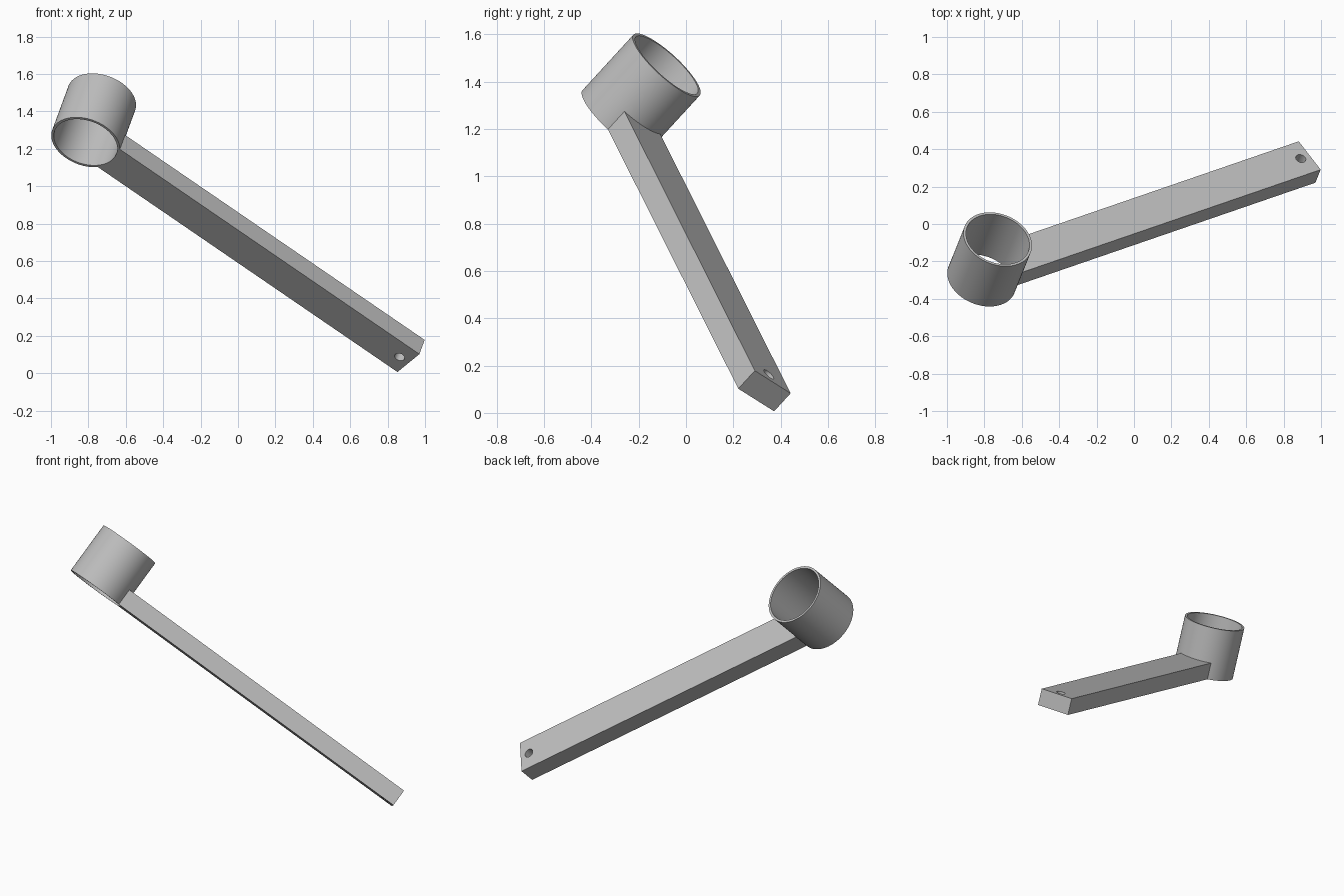
import bpy, bmesh, math
from mathutils import Matrix, Vector

cube = bpy.data.objects.get("Cube")
if cube:
    bpy.data.objects.remove(cube, do_unlink=True)

RADIUS, WALL, HEIGHT = 0.19, 0.014, 0.33
ARM_END, ARM_WIDTH, ARM_THICK = 2.174, 0.214, 0.107
HOLE_RADIUS, HOLE_INSET = 0.028, 0.06
SEGMENTS = 96

# Tilted frame: origin at the ring's lower centre, x along the arm, z along the ring axis
along = Vector((0.794, 0.273, -0.543)).normalized()
axis = Vector((0.27, 0.655, 0.706))
axis = (axis - along * axis.dot(along)).normalized()
across = axis.cross(along)
frame = Matrix((along, across, axis)).transposed().to_4x4()
frame.translation = (-0.815, -0.297, 1.235)

grey = bpy.data.materials.new("grey")
grey.use_nodes = True
grey.diffuse_color = (0.52, 0.52, 0.52, 1)
grey.node_tree.nodes["Principled BSDF"].inputs["Base Color"].default_value = grey.diffuse_color


def make_object(name, bm):
    bmesh.ops.recalc_face_normals(bm, faces=bm.faces)
    mesh = bpy.data.meshes.new(name)
    bm.to_mesh(mesh)
    bm.free()
    mesh.materials.append(grey)
    obj = bpy.data.objects.new(name, mesh)
    obj.matrix_world = frame
    bpy.context.collection.objects.link(obj)
    return obj


def cylinder(name, radius, x):
    bm = bmesh.new()
    bmesh.ops.create_cone(bm, cap_ends=True, segments=SEGMENTS, radius1=radius,
                          radius2=radius, depth=1, matrix=Matrix.Translation((x, 0, 0)))
    return make_object(name, bm)


def shade(obj):
    bpy.ops.object.select_all(action='DESELECT')
    obj.select_set(True)
    bpy.context.view_layer.objects.active = obj
    bpy.ops.object.shade_smooth_by_angle(angle=math.radians(30))


# Open ring: rectangular wall section spun around its axis
bm = bmesh.new()
inner = RADIUS - WALL
section = [bm.verts.new(p) for p in
           ((inner, 0, 0), (RADIUS, 0, 0), (RADIUS, 0, HEIGHT), (inner, 0, HEIGHT))]
edges = [bm.edges.new((section[i], section[(i + 1) % 4])) for i in range(4)]
bmesh.ops.spin(bm, geom=section + edges, axis=(0, 0, 1), cent=(0, 0, 0),
               angle=math.tau, steps=SEGMENTS, use_merge=True)
bmesh.ops.remove_doubles(bm, verts=bm.verts, dist=0.0001)
ring = make_object("ring", bm)

# Straight arm, flush with the ring's lower rim
bm = bmesh.new()
start = 0.12
bmesh.ops.create_cube(bm, size=1)
bmesh.ops.scale(bm, vec=(ARM_END - start, ARM_WIDTH, ARM_THICK), verts=bm.verts)
bmesh.ops.translate(bm, vec=((ARM_END + start) / 2, 0, ARM_THICK / 2), verts=bm.verts)
arm = make_object("arm", bm)

# Curved joint against the ring, and the through hole at the free end
cutters = [cylinder("joint_cutter", RADIUS - 0.002, 0),
           cylinder("hole_cutter", HOLE_RADIUS, ARM_END - HOLE_INSET)]
for cutter in cutters:
    cutter.hide_render = True
    mod = arm.modifiers.new(cutter.name, 'BOOLEAN')
    mod.operation = 'DIFFERENCE'
    mod.solver = 'EXACT'
    mod.object = cutter
bpy.context.view_layer.update()
cut_mesh = bpy.data.meshes.new_from_object(
    arm.evaluated_get(bpy.context.evaluated_depsgraph_get()))
arm.modifiers.clear()
arm.data = cut_mesh
for cutter in cutters:
    bpy.data.objects.remove(cutter, do_unlink=True)

for part in (ring, arm):
    shade(part)
